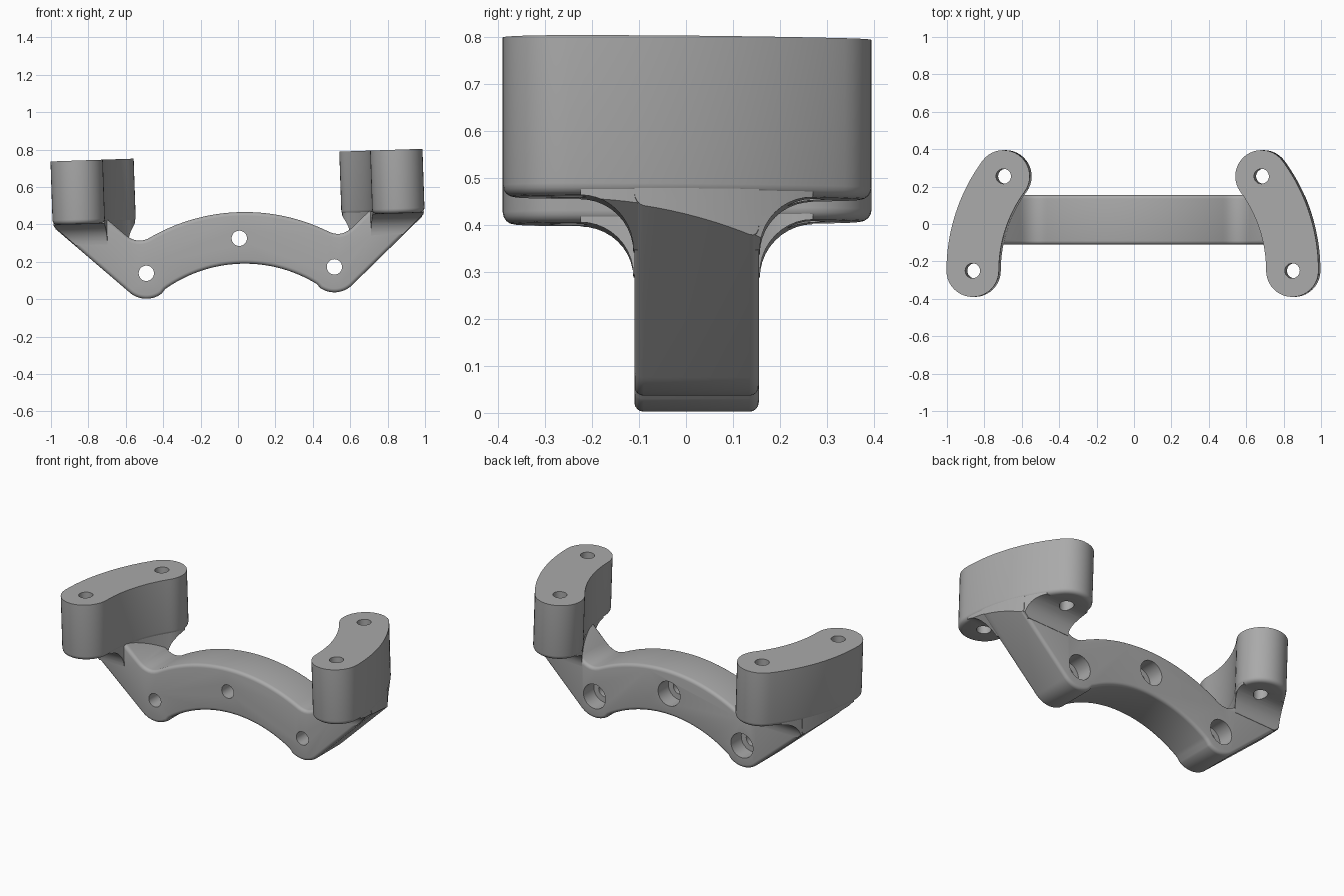
import bpy, bmesh
from math import sin, cos, pi, radians, sqrt, asin
from mathutils import Matrix, Vector

if "Cube" in bpy.data.objects:
    bpy.data.objects.remove(bpy.data.objects["Cube"])

FRONT, BACK = -0.11, 0.155          # body faces
PAD_LOW, PAD_TOP = 0.43, 0.77       # pad heights
PAD_R, PAD_Y, PAD_W = 0.855, -0.25, 0.14
SWEEP = radians(36.2)
BOLT_R, BOLT_Z = 0.87, -0.545       # bolt circle of the arched body
LOBE = Vector((0.503, 0.155))
LOBE_R, SLOPE = 0.136, radians(42.5)

metal = bpy.data.materials.new("grey_metal")
metal.use_nodes = True
GREY = (0.4, 0.4, 0.4, 1)
metal.diffuse_color = GREY
metal.node_tree.nodes["Principled BSDF"].inputs["Base Color"].default_value = GREY


def arc(cx, cy, r, a0, a1, n):
    return [Vector((cx + r * cos(a0 + (a1 - a0) * i / n),
                    cy + r * sin(a0 + (a1 - a0) * i / n))) for i in range(n + 1)]


def prism(name, pts, lo, hi, axis, bevel=0, ends=()):
    """Extrude a 2D outline along an axis and round the rims of the given ends."""
    place = {"x": lambda p, d: (d, p[0], p[1]),
             "y": lambda p, d: (p[0], d, p[1]),
             "z": lambda p, d: (p[0], p[1], d)}[axis]
    bm = bmesh.new()
    rings = [[bm.verts.new(place(p, d)) for p in pts] for d in (lo, hi)]
    caps = [bm.faces.new(r) for r in rings]
    n = len(pts)
    for i in range(n):
        j = (i + 1) % n
        bm.faces.new((rings[0][i], rings[0][j], rings[1][j], rings[1][i]))
    bmesh.ops.recalc_face_normals(bm, faces=bm.faces)
    if bevel:
        edges = [e for k in ends for e in caps[k].edges]
        bmesh.ops.bevel(bm, geom=edges, offset=bevel, segments=4, profile=0.5,
                        affect="EDGES", clamp_overlap=False)
    mesh = bpy.data.meshes.new(name)
    bm.to_mesh(mesh)
    bm.free()
    mesh.materials.append(metal)
    ob = bpy.data.objects.new(name, mesh)
    bpy.context.collection.objects.link(ob)
    return ob


def combine(ob, other, op):
    """Apply a boolean and discard the second solid."""
    mod = ob.modifiers.new("solid", "BOOLEAN")
    mod.object, mod.operation, mod.solver = other, op, "EXACT"
    bpy.context.view_layer.objects.active = ob
    bpy.ops.object.modifier_apply(modifier=mod.name)
    bpy.data.objects.remove(other)


def mirrored(pts, side):
    return [Vector((p.x * side, p.y)) for p in pts]


def pad_outline(w):
    """Curved slot with round ends."""
    ex, ey = PAD_R * cos(SWEEP), PAD_Y + PAD_R * sin(SWEEP)
    return (arc(0, PAD_Y, PAD_R + w, 0, SWEEP, 20)
            + arc(ex, ey, w, SWEEP, SWEEP + pi, 20)[1:]
            + arc(0, PAD_Y, PAD_R - w, SWEEP, 0, 20)[1:]
            + arc(PAD_R, PAD_Y, w, pi, 2 * pi, 20)[1:-1])


def circle(c, r, n=32):
    return arc(c[0], c[1], r, 0, 2 * pi, n)[:-1]


# Arched body outline: inner arch, lobe, sloping arm, valley, outer arch
theta = asin(LOBE.x / BOLT_R)
along = Vector((cos(SLOPE), sin(SLOPE)))
tangent = LOBE + LOBE_R * Vector((sin(SLOPE), -cos(SLOPE)))
outer_r = 1.01
valley = Vector((0.543, 0.305))
start = Vector((0.47, BOLT_Z + sqrt(outer_r ** 2 - 0.47 ** 2)))
leave = valley + along * 0.09
half = arc(0, BOLT_Z, BOLT_R - LOBE_R, pi / 2, pi / 2 - theta, 20)[:-1]
half += arc(LOBE.x, LOBE.y, LOBE_R, -pi / 2 - theta, SLOPE - pi / 2, 16)
half += [tangent + along * 0.62, Vector((1.05, 0.6)), Vector((0.85, 0.6)),
         valley + along * 0.36]
for i in range(9):
    t = 1 - i / 8
    half.append(start * (1 - t) ** 2 + valley * 2 * t * (1 - t) + leave * t * t)
half += arc(0, BOLT_Z, outer_r, pi / 2 - asin(0.47 / outer_r), pi / 2, 16)[1:]
outline = half + mirrored(half[::-1], -1)[1:-1]
bracket = prism("bracket", outline, FRONT, BACK, "y", 0.02, (0, 1))

# Arm ends follow the round outside of the pads
combine(bracket, prism("end_trim", circle((0, PAD_Y), PAD_R + PAD_W - 0.002, 200),
                       -1, 2, "z"), "INTERSECT")

# Flared neck section between arm and pad
r = 0.115
flare = (arc(FRONT - r, PAD_LOW + 0.002 - r, r - 0.002, 0, pi / 2, 10)
         + [Vector((FRONT - r, 0.5)), Vector((BACK + r, 0.5))]
         + arc(BACK + r, PAD_LOW + 0.002 - r, r - 0.002, pi / 2, pi, 10))
low = tangent + Vector((-0.003, 0.003))
wedge = [low, low + along * 0.7, Vector((1.2, 0.6)), Vector((0.4, 0.6)), Vector((0.4, low.y))]

for side in (1, -1):
    neck = prism("neck", flare, min(side * 0.4, side * 1.1), max(side * 0.4, side * 1.1), "x")
    combine(neck, prism("wedge", mirrored(wedge, side), -0.6, 0.6, "y"), "INTERSECT")
    combine(neck, prism("neck_trim", mirrored(pad_outline(PAD_W - 0.004), side),
                        0, 1, "z"), "INTERSECT")
    pad = prism("pad", mirrored(pad_outline(PAD_W), side), PAD_LOW, PAD_TOP, "z", 0.025, (0,))
    combine(bracket, neck, "UNION")
    combine(bracket, pad, "UNION")

# Upright bolt holes through the pads
for side in (1, -1):
    for a in (0, SWEEP):
        c = (side * PAD_R * cos(a), PAD_Y + PAD_R * sin(a))
        combine(bracket, prism("pad_hole", circle(c, 0.04), 0.2, 1, "z"), "DIFFERENCE")

# Body bolt holes with wide recesses at the back
for c in ((-LOBE.x, LOBE.y), (0, BOLT_Z + BOLT_R), tuple(LOBE)):
    combine(bracket, prism("bolt_hole", circle(c, 0.041), -0.5, 0.5, "y"), "DIFFERENCE")
    combine(bracket, prism("recess", circle(c, 0.075), BACK - 0.1, 0.5, "y"), "DIFFERENCE")

# Slight sideways lean of the whole bracket
bracket.data.transform(Matrix.Rotation(-0.034, 4, "Y") @ Matrix.Translation((0.018, 0, 0)))
bpy.ops.object.select_all(action="DESELECT")
bracket.select_set(True)
bpy.context.view_layer.objects.active = bracket
bpy.ops.object.shade_smooth_by_angle(angle=radians(30))
